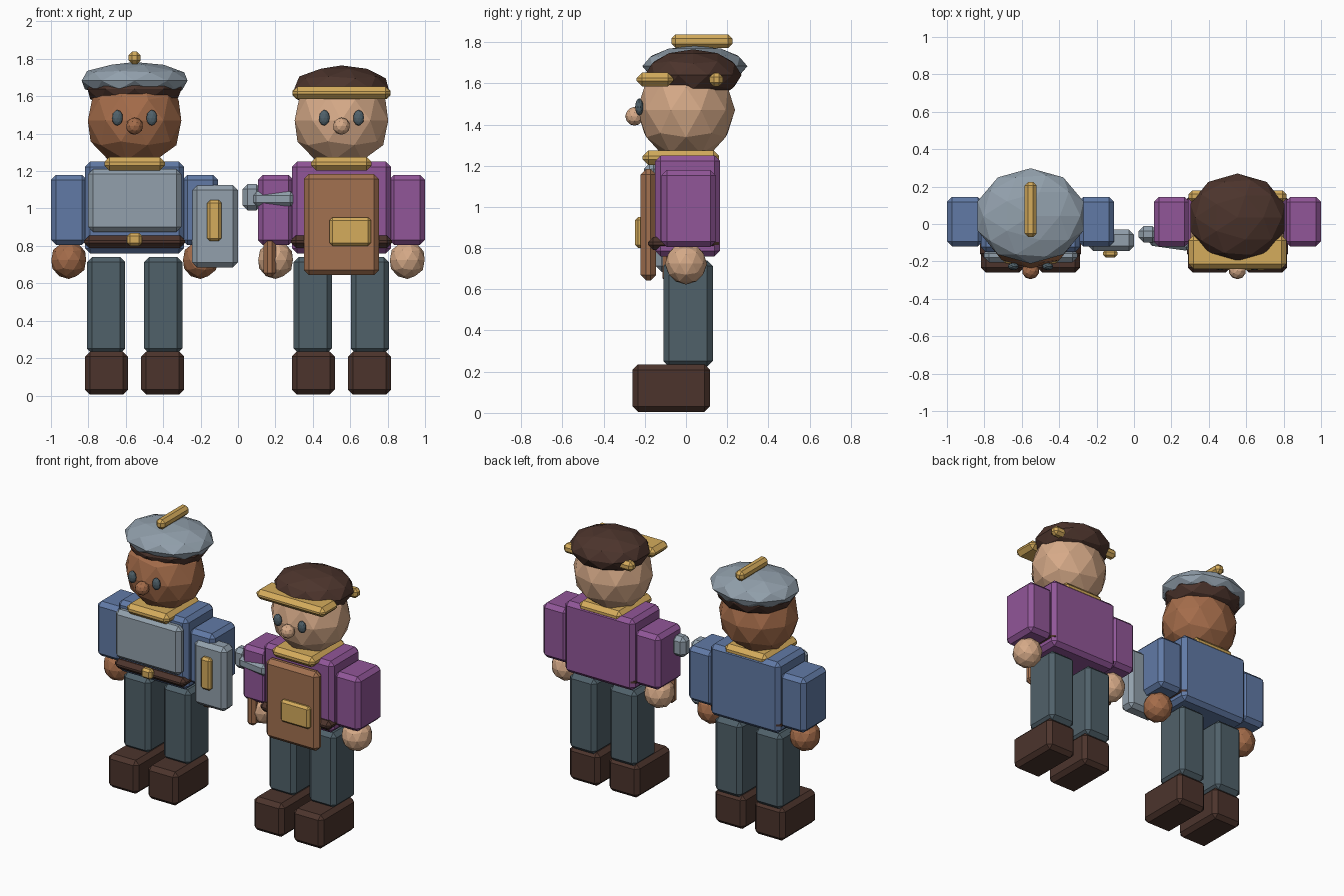
import bpy, bmesh, math
from mathutils import Vector

if "Cube" in bpy.data.objects:
    bpy.data.objects.remove(bpy.data.objects["Cube"])


def material(name, r, g, b):
    lin = [(c / 255 / 12.92) if c < 10 else ((c / 255 + 0.055) / 1.055) ** 2.4 for c in (r, g, b)]
    m = bpy.data.materials.new(name)
    m.diffuse_color = (*lin, 1)
    m.use_nodes = True
    m.node_tree.nodes["Principled BSDF"].inputs["Base Color"].default_value = m.diffuse_color
    return m


GREY = material("steel_grey", 146, 160, 172)
BLUE = material("blue_cloth", 97, 122, 166)
PURPLE = material("purple_cloth", 145, 86, 152)
LIGHT = material("light_skin", 214, 170, 136)
TAN = material("tan_skin", 164, 108, 74)
GOLD = material("gold", 213, 172, 92)
BROWN = material("dark_brown", 76, 52, 44)
SLATE = material("slate_cloth", 80, 97, 106)
LEATHER = material("leather", 162, 113, 80)


def finish(name, bm, mat, loc, rot_z=0.0):
    me = bpy.data.meshes.new(name)
    bm.to_mesh(me)
    bm.free()
    me.materials.append(mat)
    ob = bpy.data.objects.new(name, me)
    ob.location = loc
    ob.rotation_euler[2] = rot_z
    bpy.context.collection.objects.link(ob)
    return ob


def box(name, mat, x, y, z, bevel=0.027, rot_z=0.0):
    """Chamfered box given by its (min, max) range on each axis."""
    lo, hi = Vector((x[0], y[0], z[0])), Vector((x[1], y[1], z[1]))
    bm = bmesh.new()
    bmesh.ops.create_cube(bm, size=1)
    bmesh.ops.scale(bm, vec=hi - lo, verts=bm.verts)
    bmesh.ops.bevel(bm, geom=bm.edges[:], offset=bevel, offset_type='OFFSET',
                    segments=1, affect='EDGES', clamp_overlap=True)
    return finish(name, bm, mat, (lo + hi) / 2, rot_z)


def ball(name, mat, loc, half, sub=2):
    """Faceted ball with the given half extents."""
    bm = bmesh.new()
    bmesh.ops.create_icosphere(bm, subdivisions=sub, radius=1)
    ext = [max(v.co[i] for v in bm.verts) for i in range(3)]
    bmesh.ops.scale(bm, vec=[h / e for h, e in zip(half, ext)], verts=bm.verts)
    return finish(name, bm, mat, loc)


def figure(tag, cx, cloth, skin):
    # Mirrored limbs and eyes
    for side, s in (("left", -1), ("right", 1)):
        def sx(a, b):
            return sorted((cx + s * a, cx + s * b))
        n = f"{tag}_{side}_"
        box(n + "boot", BROWN, sx(0.035, 0.265), (-0.26, 0.117), (0.005, 0.235))
        box(n + "leg", SLATE, sx(0.05, 0.255), (-0.11, 0.13), (0.225, 0.74))
        box(n + "arm", cloth, sx(0.255, 0.447), (-0.12, 0.145), (0.805, 1.18))
        ball(n + "hand", skin, (cx + s * 0.352, 0, 0.725), (0.093, 0.102, 0.102))
        ball(n + "eye", SLATE, (cx + s * 0.092, -0.227, 1.485), (0.028, 0.02, 0.042))
    # Body
    box(tag + "_torso", cloth, (cx - 0.265, cx + 0.265), (-0.15, 0.165), (0.76, 1.25))
    box(tag + "_belt", BROWN, (cx - 0.27, cx + 0.27), (-0.185, 0.16), (0.79, 0.855), 0.026)
    box(tag + "_buckle", GOLD, (cx - 0.04, cx + 0.04), (-0.215, -0.165), (0.8, 0.868), 0.015)
    box(tag + "_collar", GOLD, (cx - 0.162, cx + 0.162), (-0.21, 0.16), (1.203, 1.275))
    # Head
    ball(tag + "_head", skin, (cx, 0, 1.47), (0.25, 0.238, 0.25))
    ball(tag + "_nose", skin, (cx, -0.25, 1.44), (0.044, 0.045, 0.046))
    ball(tag + "_hair", BROWN, (cx, 0.035, 1.64), (0.252, 0.235, 0.125))


A, B = -0.553, 0.553
figure("guard", A, BLUE, TAN)
figure("smith", B, PURPLE, LIGHT)

# Guard: beret with crest, chest plate, shield
ball("beret", GREY, (A, 0.043, 1.683), (0.283, 0.255, 0.1))
box("beret_crest", GOLD, (A - 0.033, A + 0.033), (-0.07, 0.225), (1.772, 1.838), 0.02)
box("chest_plate", GREY, (A - 0.25, A + 0.25), (-0.205, -0.13), (0.875, 1.21))
box("shield", GREY, (-0.245, 0.0), (-0.145, -0.03), (0.685, 1.125))
box("shield_bar", GOLD, (-0.165, -0.088), (-0.18, -0.135), (0.825, 1.045), 0.015)

# Smith: visor, rear band, apron with pocket
box("visor", GOLD, (B - 0.262, B + 0.262), (-0.24, -0.06), (1.585, 1.652))
box("rear_band", GOLD, (B - 0.262, B + 0.262), (0.115, 0.18), (1.585, 1.65), 0.02)
box("apron", LEATHER, (B - 0.2, B + 0.2), (-0.22, -0.145), (0.643, 1.185))
box("apron_pocket", GOLD, (0.49, 0.71), (-0.247, -0.2), (0.80, 0.952), 0.015)

# Smith's hammer
box("hammer_head", GREY, (0.025, 0.125), (-0.10, -0.01), (0.99, 1.13))
box("hammer_neck", GREY, (0.08, 0.305), (-0.13, -0.05), (1.012, 1.09), 0.02, math.radians(-8))
box("hammer_handle", LEATHER, (0.137, 0.203), (-0.115, -0.05), (0.635, 1.06), 0.02)
